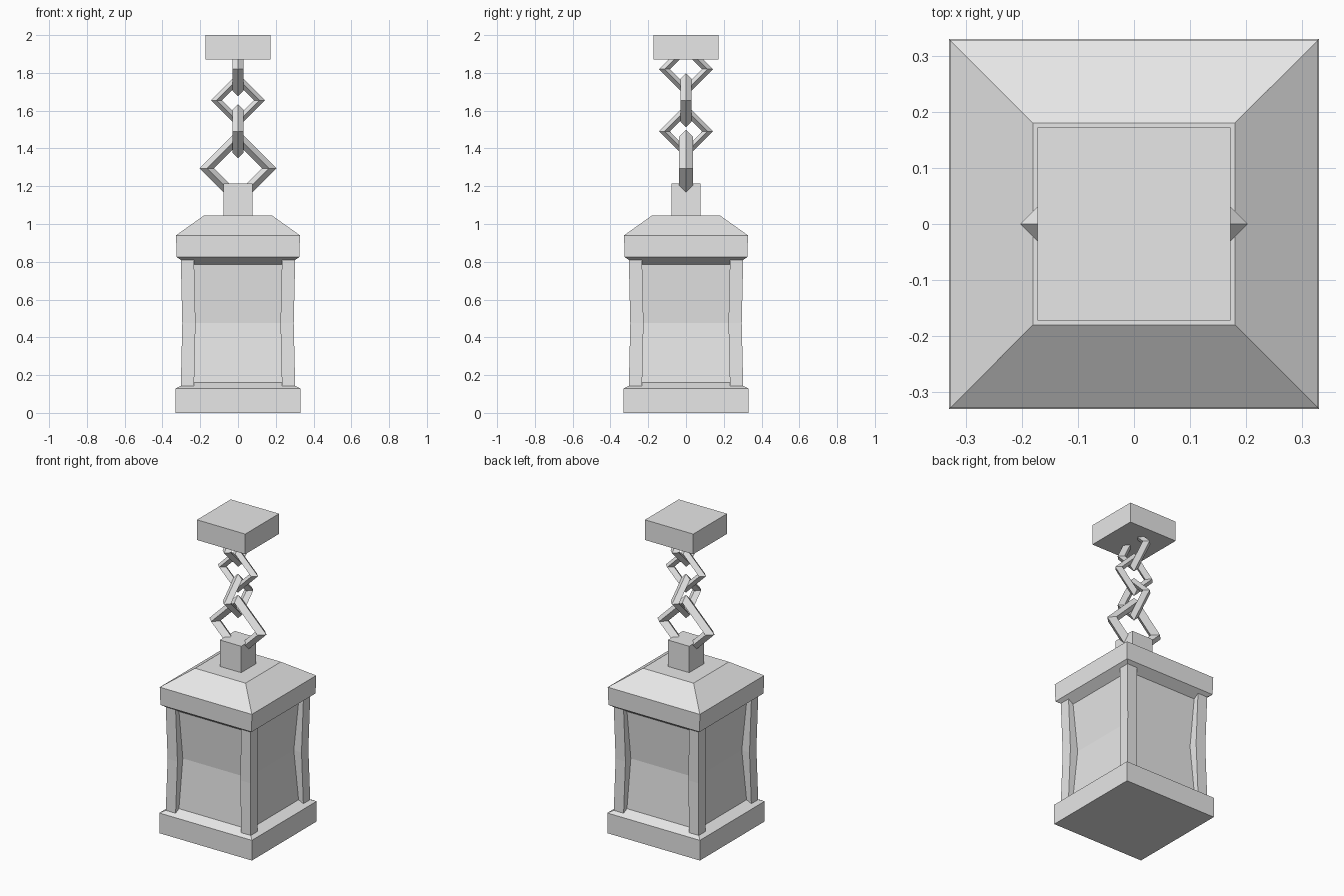
import bpy
import bmesh
from math import pi
from mathutils import Matrix

cube = bpy.data.objects.get("Cube")
if cube:
    bpy.data.objects.remove(cube, do_unlink=True)

GREY = (0.8, 0.8, 0.8, 1.0)
stone = bpy.data.materials.new("light grey")
stone.use_nodes = True
stone.diffuse_color = GREY
stone.node_tree.nodes["Principled BSDF"].inputs["Base Color"].default_value = GREY


def finish(name, bm):
    """Turn a bmesh into a flat shaded object."""
    bmesh.ops.recalc_face_normals(bm, faces=bm.faces)
    mesh = bpy.data.meshes.new(name)
    bm.to_mesh(mesh)
    bm.free()
    mesh.materials.append(stone)
    obj = bpy.data.objects.new(name, mesh)
    bpy.context.collection.objects.link(obj)
    return obj


def loft(name, levels):
    """Stack square sections given as (half size, z, centre x, centre y)."""
    bm = bmesh.new()
    rings = []
    for half, z, cx, cy in levels:
        rings.append([bm.verts.new((cx + sx * half, cy + sy * half, z))
                      for sx, sy in ((-1, -1), (1, -1), (1, 1), (-1, 1))])
    for low, high in zip(rings, rings[1:]):
        for i in range(4):
            j = (i + 1) % 4
            bm.faces.new((low[i], low[j], high[j], high[i]))
    bm.faces.new(rings[0][::-1])
    bm.faces.new(rings[-1])
    return finish(name, bm)


def tower(name, profile):
    return loft(name, [(half, z, 0, 0) for half, z in profile])


def chain_link(name, z, outer, r, turn):
    """Diamond shaped ring with a diamond cross-section, standing upright."""
    bm = bmesh.new()
    centre = outer - r
    rings = []
    for i in range(4):
        spin = Matrix.Rotation(i * pi / 2, 3, "Y")
        section = ((centre + r, 0, 0), (centre, r, 0), (centre - r, 0, 0), (centre, -r, 0))
        rings.append([bm.verts.new(spin @ Matrix.Identity(3) @ bm_vec(p)) for p in section])
    for i in range(4):
        a, b = rings[i], rings[(i + 1) % 4]
        for k in range(4):
            m = (k + 1) % 4
            bm.faces.new((a[k], a[m], b[m], b[k]))
    bm.transform(Matrix.Translation((0, 0, z)) @ Matrix.Rotation(turn, 4, "Z"))
    return finish(name, bm)


def bm_vec(p):
    return Matrix.Translation(p).to_translation()


# Lantern body: plinth, inward-bent panes and roof
tower("base", [(0.33, 0), (0.33, 0.13), (0.26, 0.165)])
tower("glass_panes", [(0.27, 0.15), (0.24, 0.475), (0.27, 0.80)])
tower("roof", [(0.26, 0.78), (0.325, 0.825), (0.328, 0.94), (0.18, 1.045)])
tower("roof_stem", [(0.076, 1.03), (0.076, 1.215)])
tower("ceiling_mount", [(0.172, 1.87), (0.172, 2.0)])

# Corner posts, bowed slightly inward at mid height
for side, sx in (("right", -1), ("left", 1)):
    for end, sy in (("front", -1), ("back", 1)):
        loft(f"{end}_{side}_post",
             [(0.035, z, sx * c, sy * c)
              for z, c in ((0.13, 0.268), (0.475, 0.26), (0.82, 0.268))])

# Chain, alternate links turned a quarter
for n, (z, outer, r) in enumerate(((1.295, 0.203, 0.038), (1.49, 0.143, 0.029),
                                   (1.655, 0.143, 0.029), (1.82, 0.143, 0.029))):
    chain_link(f"chain_link_{n + 1}", z, outer, r, (n % 2) * pi / 2)
